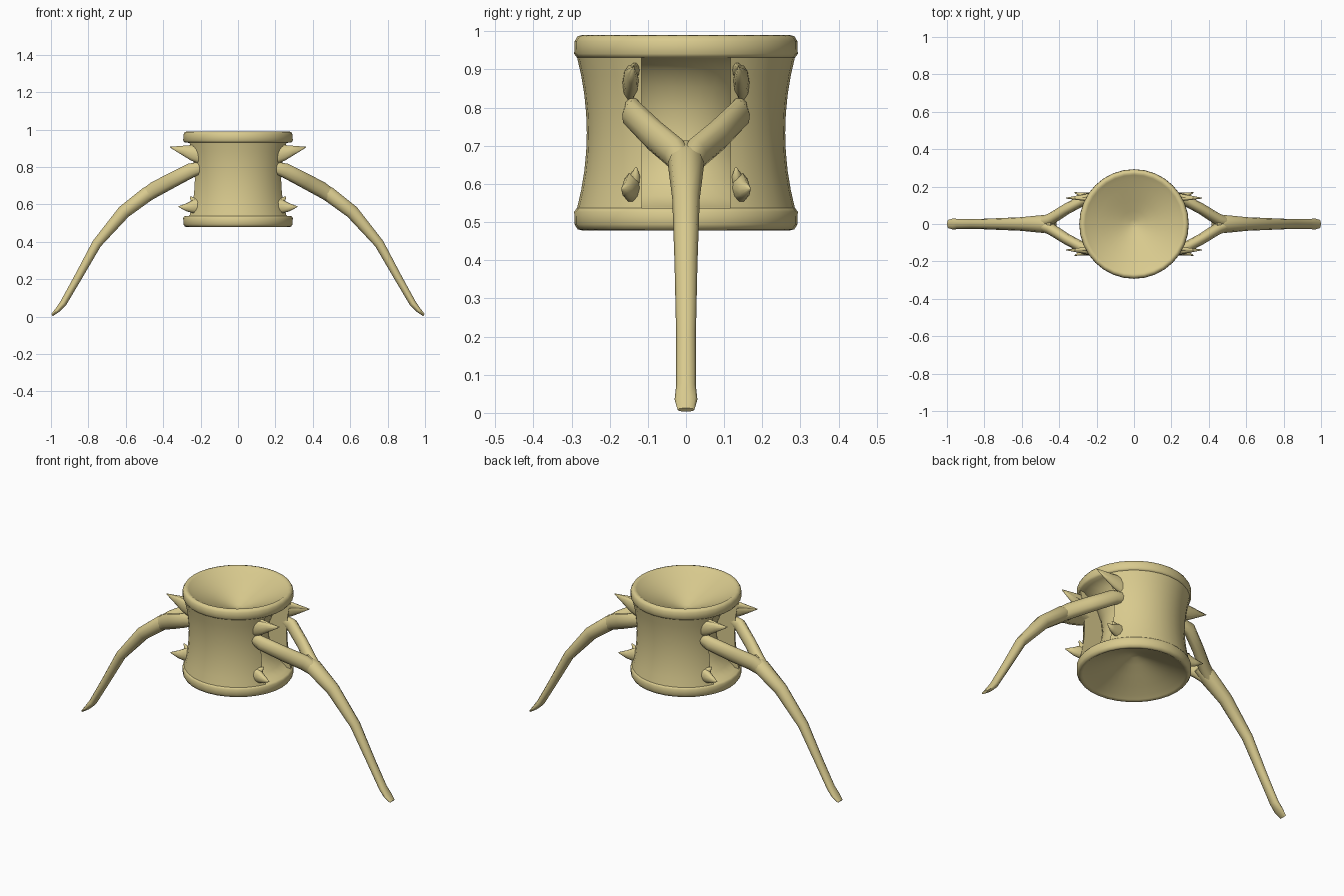
import bpy, bmesh, math
from mathutils import Vector

if "Cube" in bpy.data.objects:
    bpy.data.objects.remove(bpy.data.objects["Cube"], do_unlink=True)

bone = bpy.data.materials.new("bone")
bone.use_nodes = True
color = (0.69, 0.59, 0.27, 1)
bone.diffuse_color = color
bsdf = bone.node_tree.nodes["Principled BSDF"]
bsdf.inputs["Base Color"].default_value = color
bsdf.inputs["Roughness"].default_value = 0.7


def finish(bm, name, mirror=(), angle=40):
    """Turn a bmesh into a smooth object, mirrored on the given axes."""
    bmesh.ops.recalc_face_normals(bm, faces=bm.faces)
    mesh = bpy.data.meshes.new(name)
    bm.to_mesh(mesh)
    bm.free()
    mesh.materials.append(bone)
    ob = bpy.data.objects.new(name, mesh)
    bpy.context.collection.objects.link(ob)
    bpy.ops.object.select_all(action="DESELECT")
    ob.select_set(True)
    bpy.context.view_layer.objects.active = ob
    bpy.ops.object.shade_smooth_by_angle(angle=math.radians(angle))
    if mirror:
        mod = ob.modifiers.new("Mirror", "MIRROR")
        mod.use_axis = ["x" in mirror, "y" in mirror, False]
        mod.use_mirror_merge = False
    return ob


def lathe(profile, closed=False, steps=32):
    """Spin a (radius, z) profile about the z axis."""
    bm = bmesh.new()
    verts = [bm.verts.new((r, 0, z)) for r, z in profile]
    edges = [bm.edges.new(p) for p in zip(verts, verts[1:])]
    if closed:
        edges.append(bm.edges.new((verts[-1], verts[0])))
    bmesh.ops.spin(bm, geom=verts + edges, cent=(0, 0, 0), axis=(0, 0, 1),
                   angle=math.tau, steps=steps, use_duplicate=False)
    bmesh.ops.remove_doubles(bm, verts=bm.verts, dist=0.0005)
    return bm


def tube(bm, path, sides=10):
    """Skin elliptical rings along (point, half width, half thickness)."""
    pts = [Vector(p) for p, _, _ in path]
    rings = []
    for i, (_, w, h) in enumerate(path):
        t = (pts[min(i + 1, len(pts) - 1)] - pts[max(i - 1, 0)]).normalized()
        side = Vector((0, 0, 1)).cross(t).normalized()
        up = t.cross(side)
        ring = []
        for k in range(sides):
            a = math.tau * k / sides
            ring.append(bm.verts.new(pts[i] + side * w * math.cos(a) + up * h * math.sin(a)))
        rings.append(ring)
    for a, b in zip(rings, rings[1:]):
        for k in range(sides):
            j = (k + 1) % sides
            bm.faces.new((a[k], a[j], b[j], b[k]))
    bm.faces.new(rings[0])
    bm.faces.new(rings[-1])


# Spool core: bowl-shaped ends, rounded rims and a narrow waist
MID = 0.734
half = [(0, 0.135), (0.025, 0.14), (0.07, 0.158), (0.13, 0.186), (0.19, 0.214),
        (0.24, 0.238), (0.262, 0.25), (0.272, 0.256), (0.284, 0.253), (0.292, 0.24),
        (0.293, 0.207), (0.286, 0.197), (0.262, 0.195), (0.225, 0.165),
        (0.19, 0.12), (0.168, 0.06)]
core = [(r, MID + z) for r, z in half] + [(0.162, MID)]
core += [(r, MID - z) for r, z in reversed(half)]
finish(lathe(core), "spool_core", angle=60)

# Front and back walls, leaving a slot open on each side
SLOT = 0.117
outer = [(0.26 + 0.026 * (k / 4) ** 2, MID + 0.2 * k / 4) for k in range(-4, 5)]
inner = [(0.25, 0.2), (0.205, 0.16), (0.165, 0.1), (0.15, 0), (0.165, -0.1),
         (0.205, -0.16), (0.25, -0.2)]
bm = lathe(outer + [(r, MID + z) for r, z in inner], closed=True)
cut = bmesh.ops.bisect_plane(bm, geom=bm.verts[:] + bm.edges[:] + bm.faces[:],
                             plane_co=(0, SLOT, 0), plane_no=(0, 1, 0), clear_inner=True)
rim = [e for e in cut["geom_cut"] if isinstance(e, bmesh.types.BMEdge)]
bmesh.ops.triangle_fill(bm, edges=rim, use_beauty=True)
finish(bm, "spool_wall", "y")

# Long curved ribs
bm = bmesh.new()
tube(bm, [((0.43, 0, 0.685), 0.03, 0.035), ((0.485, 0, 0.655), 0.048, 0.042),
          ((0.61, 0, 0.56), 0.036, 0.038), ((0.755, 0, 0.39), 0.03, 0.027),
          ((0.855, 0, 0.21), 0.026, 0.022), ((0.935, 0, 0.07), 0.026, 0.019),
          ((0.965, 0, 0.035), 0.03, 0.014), ((0.994, 0, 0.008), 0.022, 0.007)])
finish(bm, "rib", "x", 60)

# Paired struts joining each rib to the walls
bm = bmesh.new()
tube(bm, [((0.19, 0.14, 0.80), 0.022, 0.032), ((0.25, 0.139, 0.782), 0.03, 0.04),
          ((0.36, 0.081, 0.725), 0.029, 0.042), ((0.445, 0.027, 0.68), 0.031, 0.043),
          ((0.5, 0.006, 0.643), 0.03, 0.037)])
finish(bm, "rib_strut", "xy", 60)

# Upper spines: broad leaning bases drawn out to one point
bm = bmesh.new()
tube(bm, [((0.19, 0.146, 0.862), 0.022, 0.052), ((0.245, 0.144, 0.873), 0.02, 0.04),
          ((0.29, 0.141, 0.886), 0.014, 0.026), ((0.364, 0.138, 0.906), 0.002, 0.002)])
tube(bm, [((0.19, 0.135, 0.895), 0.015, 0.03), ((0.25, 0.134, 0.898), 0.012, 0.02),
          ((0.364, 0.138, 0.906), 0.002, 0.002)])
finish(bm, "upper_spine", "xy", 80)

# Lower hooked spines: broad bases with a ridge above the point
bm = bmesh.new()
tube(bm, [((0.18, 0.14, 0.592), 0.024, 0.045), ((0.235, 0.143, 0.588), 0.024, 0.038),
          ((0.275, 0.154, 0.584), 0.016, 0.022), ((0.318, 0.168, 0.588), 0.002, 0.002)])
tube(bm, [((0.19, 0.136, 0.59), 0.02, 0.035), ((0.232, 0.134, 0.612), 0.016, 0.022),
          ((0.256, 0.131, 0.642), 0.003, 0.003)])
finish(bm, "lower_spine", "xy", 80)
